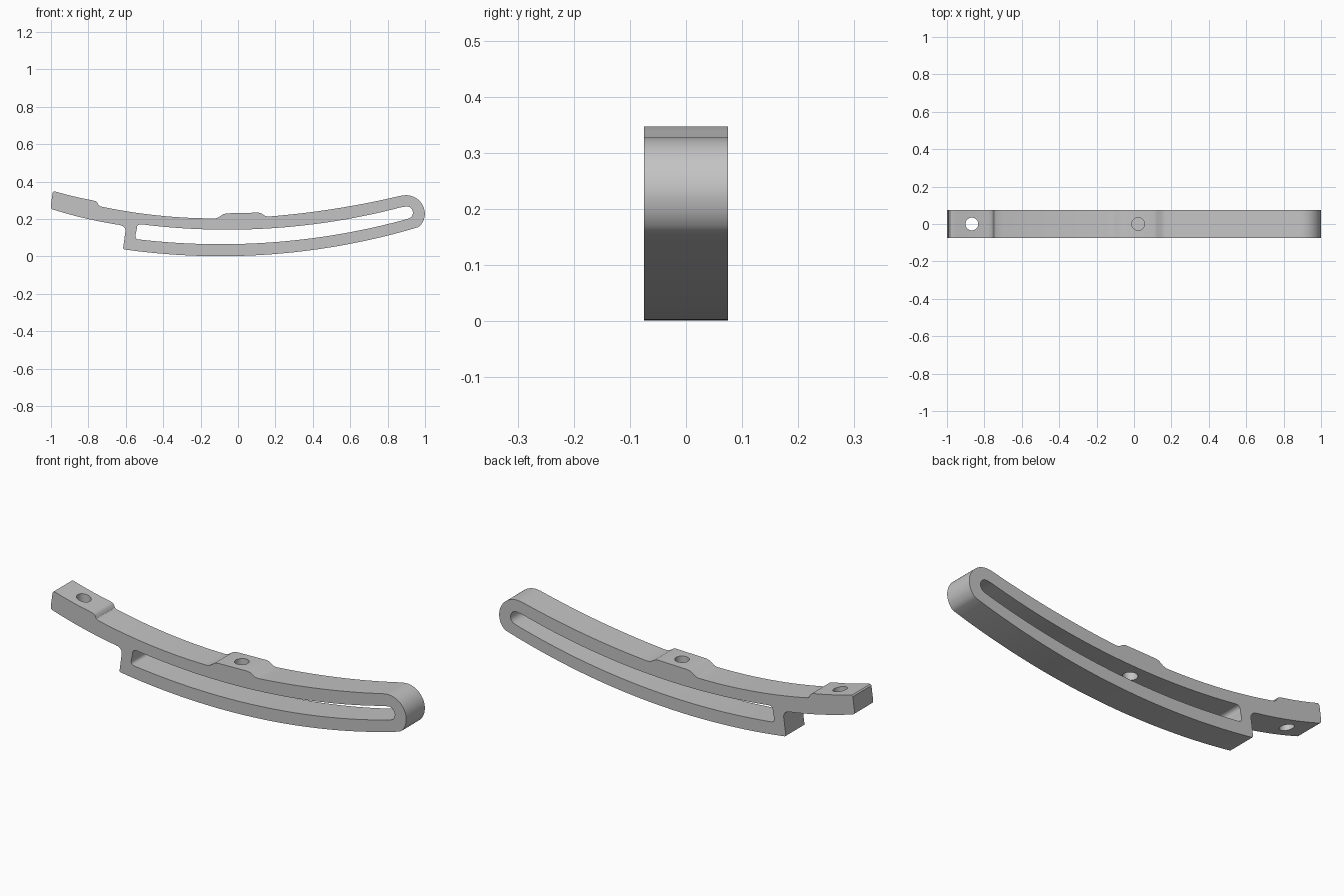
import bpy, bmesh, math
from mathutils import Vector

if "Cube" in bpy.data.objects:
    bpy.data.objects.remove(bpy.data.objects["Cube"], do_unlink=True)

HALF_DEPTH = 0.075


def arc(a, b, c, n):
    """Points on the circle through a, b and c, running from a to c."""
    a, b, c = Vector(a), Vector(b), Vector(c)
    u, v = b - a, c - a
    d = 2 * (u.x * v.y - u.y * v.x)
    centre = a + Vector((v.y * u.dot(u) - u.y * v.dot(v),
                         u.x * v.dot(v) - v.x * u.dot(u))) / d
    r = a - centre
    start = math.atan2(r.y, r.x)
    turn = 1 if d > 0 else -1
    end = math.atan2(c.y - centre.y, c.x - centre.x)
    sweep = turn * ((turn * (end - start)) % math.tau)
    return [(centre.x + r.length * math.cos(start + sweep * i / n),
             centre.y + r.length * math.sin(start + sweep * i / n))
            for i in range(n + 1)]


def prism(name, profile, half):
    """Extrude an x-z outline along y."""
    bm = bmesh.new()
    face = bm.faces.new([bm.verts.new((x, -half, z)) for x, z in profile])
    ext = bmesh.ops.extrude_face_region(bm, geom=[face])
    verts = [g for g in ext["geom"] if isinstance(g, bmesh.types.BMVert)]
    bmesh.ops.translate(bm, verts=verts, vec=(0, 2 * half, 0))
    bmesh.ops.recalc_face_normals(bm, faces=bm.faces)
    mesh = bpy.data.meshes.new(name)
    bm.to_mesh(mesh)
    bm.free()
    obj = bpy.data.objects.new(name, mesh)
    bpy.context.collection.objects.link(obj)
    return obj


def hole_cutter(name, x, z):
    bpy.ops.mesh.primitive_cylinder_add(vertices=32, radius=0.034, depth=0.2,
                                        location=(x, 0, z))
    obj = bpy.context.object
    obj.name = name
    return obj


# Outer outline: lower rail, rounded tip, upper rail with pads, left arm
outline = (
    arc((-0.608, 0.037), (-0.1, 0.001), (0.96, 0.155), 40)
    + arc((0.972, 0.162), (0.985, 0.178), (0.995, 0.2), 4)
    + arc((0.999, 0.22), (0.966, 0.301), (0.894, 0.327), 14)
    + arc((0.87, 0.324), (0.5, 0.252), (0.165, 0.213), 18)
    + [(0.148, 0.215), (0.122, 0.231), (0.108, 0.234),
       (-0.06, 0.23), (-0.078, 0.226), (-0.105, 0.208), (-0.12, 0.203)]
    + arc((-0.14, 0.203), (-0.45, 0.221), (-0.735, 0.267), 18)
    + [(-0.745, 0.273), (-0.752, 0.288), (-0.76, 0.295)]
    + arc((-0.775, 0.299), (-0.88, 0.321), (-0.978, 0.347), 6)
    + [(-0.985, 0.347), (-0.991, 0.341), (-1.0, 0.275), (-1.0, 0.257), (-0.994, 0.252)]
    + arc((-0.985, 0.249), (-0.82, 0.204), (-0.64, 0.169), 12)
    + arc((-0.632, 0.167), (-0.609, 0.156), (-0.602, 0.133), 6)
    + [(-0.614, 0.046), (-0.613, 0.04)]
)
bracket = prism("slotted_bracket", outline, HALF_DEPTH)

# Long curved slot with rounded ends
slot = (
    arc((-0.527, 0.09), (-0.1, 0.065), (0.9, 0.198), 40)
    + arc((0.915, 0.203), (0.935, 0.237), (0.9, 0.267), 10)
    + arc((0.87, 0.262), (0.0, 0.143), (-0.515, 0.171), 40)
    + arc((-0.522, 0.171), (-0.537, 0.164), (-0.541, 0.148), 5)
    + arc((-0.549, 0.11), (-0.545, 0.097), (-0.535, 0.091), 4)
)
cutters = [
    prism("slot_cutter", slot, 2 * HALF_DEPTH),
    hole_cutter("arm_hole_cutter", -0.867, 0.27),
    hole_cutter("pad_hole_cutter", 0.022, 0.2),
]

# Cut the slot and screw holes
bpy.context.view_layer.objects.active = bracket
for cutter in cutters:
    cutter.hide_render = True
    mod = bracket.modifiers.new(cutter.name, "BOOLEAN")
    mod.operation = "DIFFERENCE"
    mod.solver = "EXACT"
    mod.object = cutter
    bpy.ops.object.modifier_apply(modifier=mod.name)
for cutter in cutters:
    bpy.data.objects.remove(cutter, do_unlink=True)

# Plain grey finish
grey = bpy.data.materials.new("plain_grey")
grey.use_nodes = True
colour = (0.55, 0.55, 0.55, 1)
grey.diffuse_color = colour
grey.node_tree.nodes["Principled BSDF"].inputs["Base Color"].default_value = colour
bracket.data.materials.clear()
bracket.data.materials.append(grey)

bpy.ops.object.select_all(action="DESELECT")
bracket.select_set(True)
bpy.context.view_layer.objects.active = bracket
bpy.ops.object.shade_smooth_by_angle(angle=math.radians(30))
